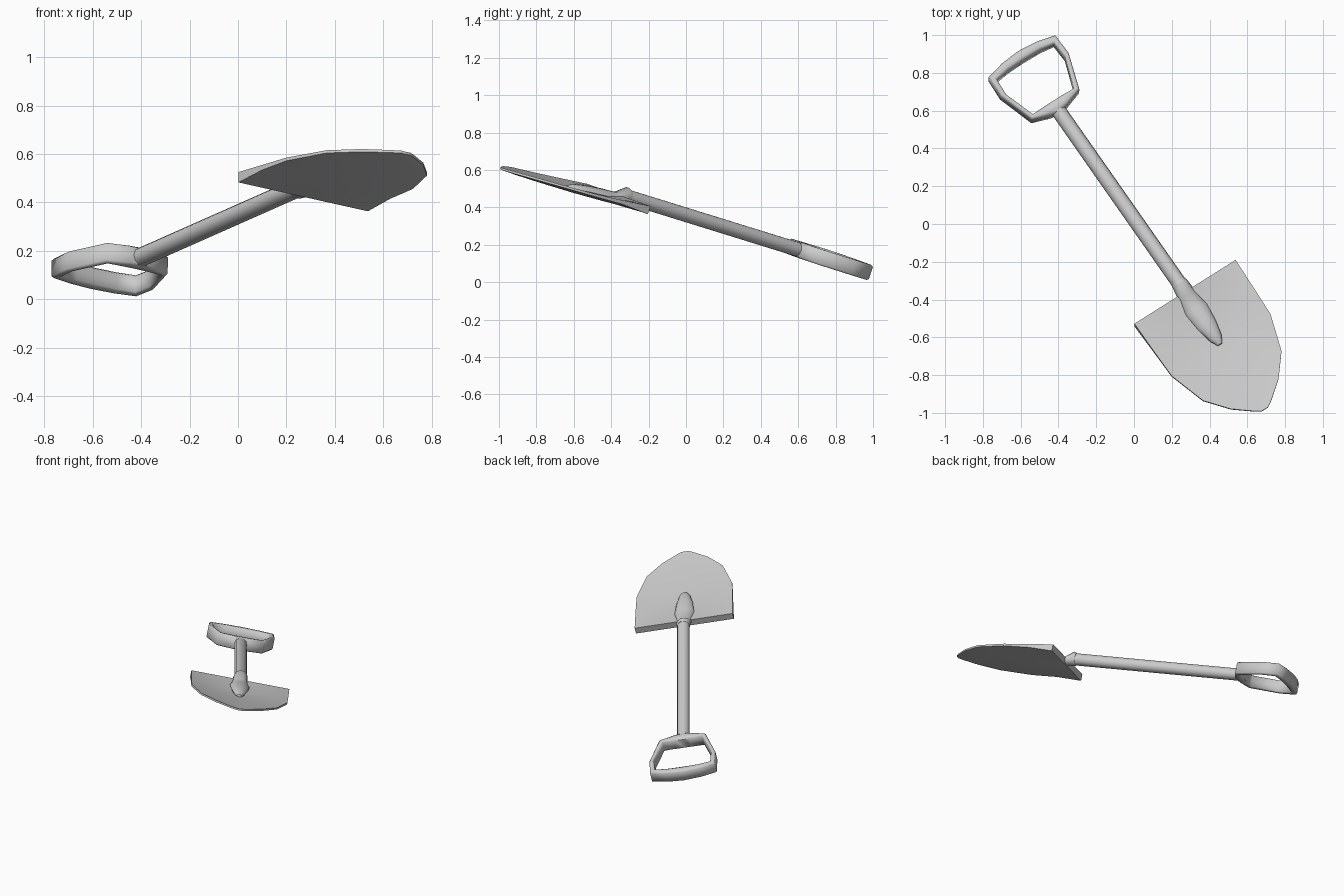
import bpy, bmesh, math
from mathutils import Vector, Matrix

if "Cube" in bpy.data.objects:
    bpy.data.objects.remove(bpy.data.objects["Cube"])

# Local frame: s runs along the shaft to the blade, t across, h up
U = Vector((0.70, -1.0, 0.31)).normalized()
V = Vector((0.53, 0.34, -0.12))
V = (V - U * V.dot(U)).normalized()
W = U.cross(V)
FRAME = Matrix.Translation((0.02, 0, 0.36)) @ Matrix((U, V, W)).transposed().to_4x4()


def loft(name, rings, loop=False, angle=45):
    """Skin a list of equal-length rings; cap the ends unless looped."""
    bm = bmesh.new()
    vr = [[bm.verts.new(p) for p in r] for r in rings]
    n = len(vr[0])
    pairs = list(zip(vr, vr[1:])) + ([(vr[-1], vr[0])] if loop else [])
    for a, b in pairs:
        for i in range(n):
            j = (i + 1) % n
            bm.faces.new((a[i], a[j], b[j], b[i]))
    if not loop:
        bm.faces.new(vr[0])
        bm.faces.new(vr[-1])
    bmesh.ops.recalc_face_normals(bm, faces=bm.faces)
    me = bpy.data.meshes.new(name)
    bm.to_mesh(me)
    bm.free()
    ob = bpy.data.objects.new(name, me)
    bpy.context.collection.objects.link(ob)
    ob.matrix_world = FRAME
    bpy.ops.object.select_all(action='DESELECT')
    ob.select_set(True)
    bpy.context.view_layer.objects.active = ob
    bpy.ops.object.shade_smooth_by_angle(angle=math.radians(angle))
    return ob


def ellipse(s, half_width, bottom, top, n=10):
    c, r = (top + bottom) / 2, (top - bottom) / 2
    return [(s, half_width * math.cos(k * math.tau / n), c + r * math.sin(k * math.tau / n))
            for k in range(n)]


# Shaft
loft("shaft", [ellipse(s, 0.041, -0.04, 0.04) for s in (-0.79, 0.42)])

# Socket that steps down from the shaft and tapers into the blade
loft("socket", [ellipse(*r) for r in (
    (0.39, 0.042, -0.042, 0.042), (0.41, 0.046, -0.046, 0.05),
    (0.47, 0.052, -0.052, 0.006), (0.56, 0.064, -0.058, 0.002),
    (0.66, 0.054, -0.062, -0.006), (0.745, 0.036, -0.062, -0.02),
    (0.785, 0.014, -0.06, -0.038))], angle=60)

# Handle: outer and inner outline, half of it, mirrored
half = [  # outer s, outer t, inner s, inner t
    (-1.140, 0.00, -1.085, 0.00), (-1.130, 0.11, -1.083, 0.10),
    (-1.105, 0.212, -1.072, 0.182), (-0.985, 0.217, -0.975, 0.188),
    (-0.785, 0.152, -0.805, 0.130), (-0.750, 0.05, -0.808, 0.05),
    (-0.745, 0.00, -0.808, 0.00)]
outline = half + [(a, -b, c, -d) for a, b, c, d in half[-2:0:-1]]
section = [(0, -0.034), (0, 0.034), (0.25, 0.042), (0.75, 0.042),
           (1, 0.034), (1, -0.034), (0.75, -0.042), (0.25, -0.042)]
loft("handle", [[(a + (c - a) * k, b + (d - b) * k, h) for k, h in section]
                for a, b, c, d in outline], loop=True, angle=60)

# Blade: dished plate, thick along its rear edge and thin to the tip
COLS = [-1, -0.85, -0.55, -0.25, 0, 0.25, 0.55, 0.85, 1]
rows = [  # s, half width, top centre, top edge, bottom centre, bottom edge
    (0.450, 0.322, -0.005, -0.005, -0.050, -0.050),
    (0.620, 0.319, -0.046, -0.018, -0.062, -0.040),
    (0.795, 0.314, -0.055, -0.030, -0.066, -0.044),
    (0.997, 0.250, -0.056, -0.038, -0.067, -0.050),
    (1.115, 0.152, -0.055, -0.044, -0.066, -0.056),
    (1.195, 0.050, -0.053, -0.050, -0.064, -0.061),
    (1.213, 0.020, -0.052, -0.051, -0.063, -0.062)]


def blade_ring(s, w, tc, te, bc, be):
    top = [(s, f * w, tc + (te - tc) * f * f) for f in COLS]
    bottom = [(s, f * w, bc + (be - bc) * f * f) for f in reversed(COLS)]
    return top + bottom


loft("blade", [blade_ring(*r) for r in rows])
